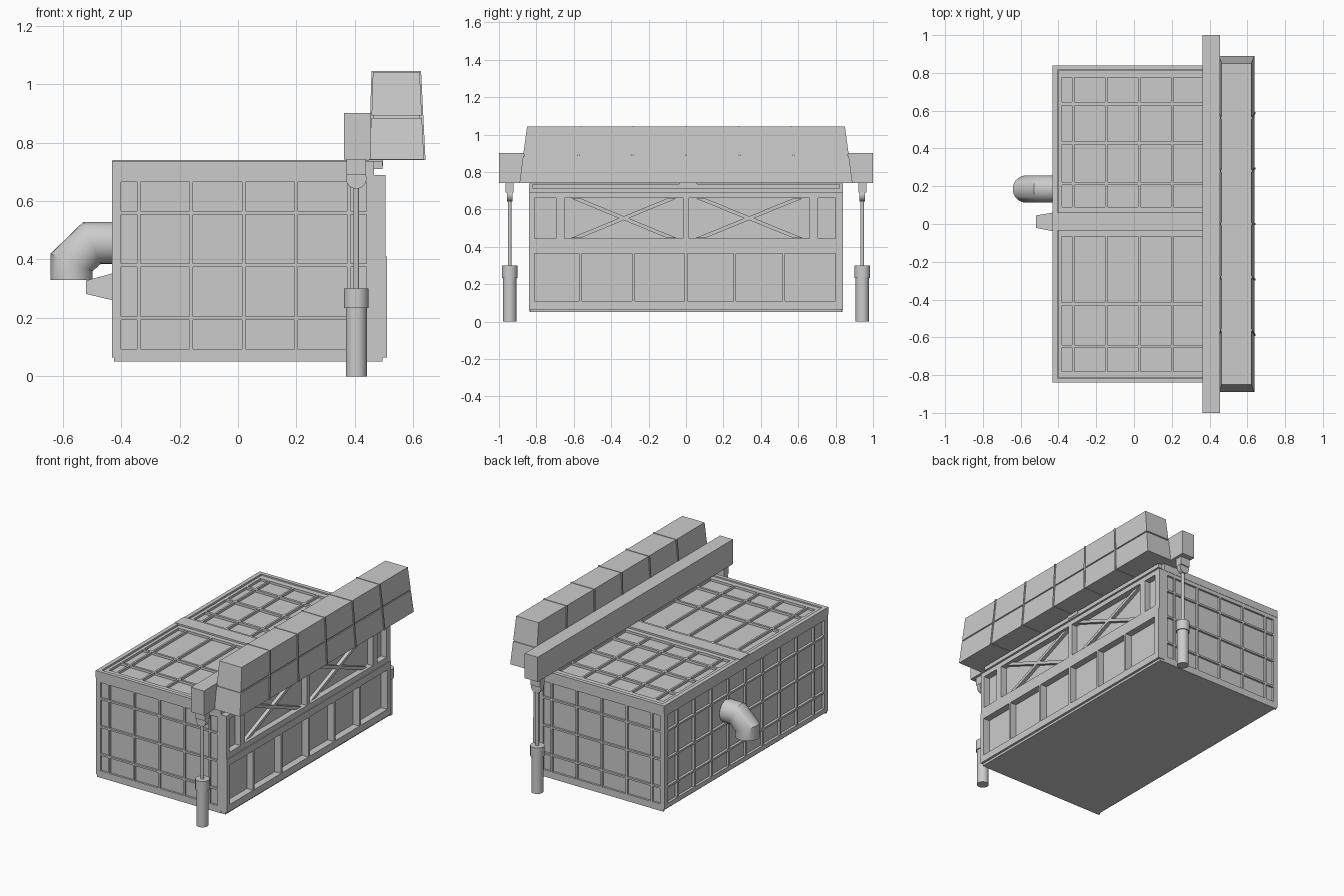
import bpy, bmesh, math
from mathutils import Vector

cube = bpy.data.objects.get("Cube")
if cube:
    bpy.data.objects.remove(cube, do_unlink=True)

grey = bpy.data.materials.new("plain_grey")
grey.use_nodes = True
grey.diffuse_color = (0.6, 0.6, 0.6, 1)
grey.node_tree.nodes["Principled BSDF"].inputs["Base Color"].default_value = (0.6, 0.6, 0.6, 1)


def finish(name, bm, smooth=False):
    bmesh.ops.recalc_face_normals(bm, faces=bm.faces)
    mesh = bpy.data.meshes.new(name)
    bm.to_mesh(mesh)
    bm.free()
    mesh.materials.append(grey)
    obj = bpy.data.objects.new(name, mesh)
    bpy.context.collection.objects.link(obj)
    if smooth:
        bpy.ops.object.select_all(action='DESELECT')
        obj.select_set(True)
        bpy.context.view_layer.objects.active = obj
        bpy.ops.object.shade_smooth_by_angle(angle=math.radians(35))
    return obj


def bridge(bm, rings):
    """Skin a list of closed rings and cap both ends."""
    loops = [[bm.verts.new(p) for p in ring] for ring in rings]
    for a, b in zip(loops, loops[1:]):
        for i in range(len(a)):
            j = (i + 1) % len(a)
            bm.faces.new((a[i], a[j], b[j], b[i]))
    bm.faces.new(loops[0])
    bm.faces.new(loops[-1])


def rect(x0, x1, y0, y1, z):
    return [(x0, y0, z), (x1, y0, z), (x1, y1, z), (x0, y1, z)]


def box(name, x, y, z):
    bm = bmesh.new()
    bridge(bm, [rect(*x, *y, z[0]), rect(*x, *y, z[1])])
    return finish(name, bm)


def lattice(name, place, u_span, v_span, u_cells, v_cells, d0, d1):
    """Flat frame with rectangular openings, thickened from d0 to d1."""
    us = [u_span[0], *[e for c in u_cells for e in c], u_span[1]]
    vs = [v_span[0], *[e for c in v_cells for e in c], v_span[1]]
    bm = bmesh.new()
    grid = [[bm.verts.new(place(u, v, d0)) for v in vs] for u in us]
    for i in range(len(us) - 1):
        for j in range(len(vs) - 1):
            if i % 2 == 0 or j % 2 == 0:
                bm.faces.new((grid[i][j], grid[i + 1][j], grid[i + 1][j + 1], grid[i][j + 1]))
    shift = Vector(place(0, 0, d1)) - Vector(place(0, 0, d0))
    ext = bmesh.ops.extrude_face_region(bm, geom=bm.faces[:], use_keep_orig=True)
    bmesh.ops.translate(bm, vec=shift,
                        verts=[g for g in ext["geom"] if isinstance(g, bmesh.types.BMVert)])
    bmesh.ops.dissolve_limit(bm, angle_limit=0.01, verts=bm.verts[:], edges=bm.edges[:])
    return finish(name, bm)


def split(start, stop, gap, widths):
    """Openings of relative widths, with bars of one gap between them."""
    unit = (stop - start - gap * (len(widths) - 1)) / sum(widths)
    cells = []
    for w in widths:
        cells.append((start, start + w * unit))
        start += w * unit + gap
    return cells


def on_front(u, v, d): return (u, -d, v)
def on_back(u, v, d): return (u, d, v)
def on_pipe_side(u, v, d): return (-d, u, v)
def on_hatch_side(u, v, d): return (d, u, v)
def on_top(u, v, d): return (u, v, d)


# Container body with barred walls
box("body_core", (-0.415, 0.465), (-0.825, 0.825), (0.05, 0.715))
rows = split(0.094, 0.666, 0.012, [0.1, 0.17, 0.17, 0.1])
end_cols = split(-0.40, 0.44, 0.012, [0.055, 0.17, 0.17, 0.17, 0.17, 0.055])
for name, place in (("front_wall_bars", on_front), ("back_wall_bars", on_back)):
    lattice(name, place, (-0.425, 0.465), (0.05, 0.69), end_cols, rows, 0.825, 0.838)
long_cols = split(-0.80, 0.80, 0.012, [0.1] + [0.17] * 8 + [0.1])
lattice("side_wall_bars", on_pipe_side, (-0.838, 0.838), (0.065, 0.69), long_cols, rows, 0.415, 0.432)

# Roof rim, bars, middle beam and ledge
lattice("roof_rim", on_top, (-0.432, 0.465), (-0.84, 0.84), [(-0.405, 0.45)], [(-0.815, 0.815)], 0.69, 0.737)
roof_y = split(-0.78, -0.066, 0.014, [0.125, 0.21, 0.35]) + split(0.09, 0.775, 0.016, [0.115, 0.2, 0.19, 0.13])
lattice("roof_bars", on_top, (-0.40, 0.45), (-0.812, 0.812),
        split(-0.38, 0.43, 0.012, [0.055, 0.17, 0.17, 0.17, 0.17, 0.05]), roof_y, 0.715, 0.73)
box("roof_middle_beam", (-0.43, 0.497), (-0.035, 0.06), (0.72, 0.741))
box("roof_ledge", (0.46, 0.495), (-0.82, 0.82), (0.71, 0.736))

# Hatch side: panelled lower frame and braced upper frame
lower_cells = [(-0.81, -0.573), (-0.557, -0.288), (-0.272, -0.008),
               (0.008, 0.253), (0.268, 0.515), (0.53, 0.80)]
lattice("lower_side_frame", on_hatch_side, (-0.84, 0.84), (0.065, 0.41), lower_cells, [(0.11, 0.365)], 0.465, 0.51)
box("lower_sill", (0.46, 0.495), (-0.835, 0.835), (0.05, 0.065))
upper_cells = [(-0.81, -0.695), (-0.65, -0.015), (0.016, 0.66), (0.705, 0.80)]
lattice("upper_side_frame", on_hatch_side, (-0.84, 0.84), (0.41, 0.69), upper_cells, [(0.445, 0.66)], 0.465, 0.505)
for a, b in upper_cells[1:3]:
    for s in (-1, 1):
        mid, run, rise, w = (a + b) / 2, (b - a) / 2 - 0.06, 0.106 * s, 0.026
        bm = bmesh.new()
        flat = [(mid - run - w, 0.5525 - rise), (mid - run + w, 0.5525 - rise),
                (mid + run + w, 0.5525 + rise), (mid + run - w, 0.5525 + rise)]
        bridge(bm, [[(x, y, z) for y, z in flat] for x in (0.46, 0.488)])
        finish("cross_brace", bm)

# Lifting beam
box("lifting_beam", (0.363, 0.456), (-1, 1), (0.742, 0.902))


# Tapered hood in two tiers with ribs
def hood_ring(z, grow=0.0, y_range=None):
    t = (z - 0.742) / 0.3
    half = 0.89 - 0.04 * t
    lo, hi = y_range or (-1, 1)
    extra = 0 if y_range else grow
    return rect(0.453 + 0.009 * t - grow, 0.637 - 0.015 * t + grow,
                lo * half - extra, hi * half + extra, z)


for name, z0, z1, grow in (("hood_lower", 0.742, 0.885, 0), ("hood_seam", 0.885, 0.893, -0.006),
                           ("hood_upper", 0.893, 1.042, 0)):
    bm = bmesh.new()
    bridge(bm, [hood_ring(z0, grow), hood_ring(z1, grow)])
    finish(name, bm)
for i in range(-2, 3):
    c = i * 0.33
    bm = bmesh.new()
    bridge(bm, [hood_ring(z, 0.005, (c - 0.006, c + 0.006)) for z in (0.74, 1.045)])
    finish("hood_rib", bm)


# Hydraulic legs
def cylinder(name, centre, radius, depth, axis='Z'):
    bm = bmesh.new()
    bmesh.ops.create_cone(bm, cap_ends=True, segments=32, radius1=radius, radius2=radius, depth=depth)
    obj = finish(name, bm, True)
    obj.location = centre
    if axis == 'Y':
        obj.rotation_euler.x = math.pi / 2
    return obj


for s in (-1, 1):
    x, y = 0.405, 0.943 * s
    cylinder("leg_barrel", (x, y, 0.118), 0.036, 0.236)
    cylinder("leg_collar", (x, y, 0.267), 0.042, 0.066)
    cylinder("leg_rod", (x, y, 0.48), 0.01, 0.37)
    cylinder("leg_eye", (x, y, 0.677), 0.035, 0.03, 'Y')
    box("leg_bracket", (x - 0.034, x + 0.034), (y - 0.022, y + 0.022), (0.69, 0.745))

# Mitred exhaust elbow
r, steps = 0.072, 32
miter = r / math.cos(math.pi / 8)
bm = bmesh.new()
path = [(-0.42, 0.457, 0, r), (-0.50, 0.457, 22.5, miter), (-0.57, 0.39, 67.5, miter), (-0.57, 0.33, 90, r)]
rings = []
for x, z, tilt, stretch in path:
    t = math.radians(tilt)
    rings.append([(x - math.sin(t) * stretch * math.cos(a), 0.185 + r * math.sin(a),
                   z + math.cos(t) * stretch * math.cos(a))
                  for a in (2 * math.pi * k / steps for k in range(steps))])
bridge(bm, rings)
finish("exhaust_elbow", bm, True)

# Small tapered side bracket
bm = bmesh.new()
bridge(bm, [[(x, y0, z0), (x, y1, z0), (x, y1, z1), (x, y0, z1)]
            for x, y0, y1, z0, z1 in ((-0.42, -0.04, 0.062, 0.258, 0.355), (-0.52, -0.02, 0.045, 0.282, 0.328))])
finish("side_bracket", bm)
